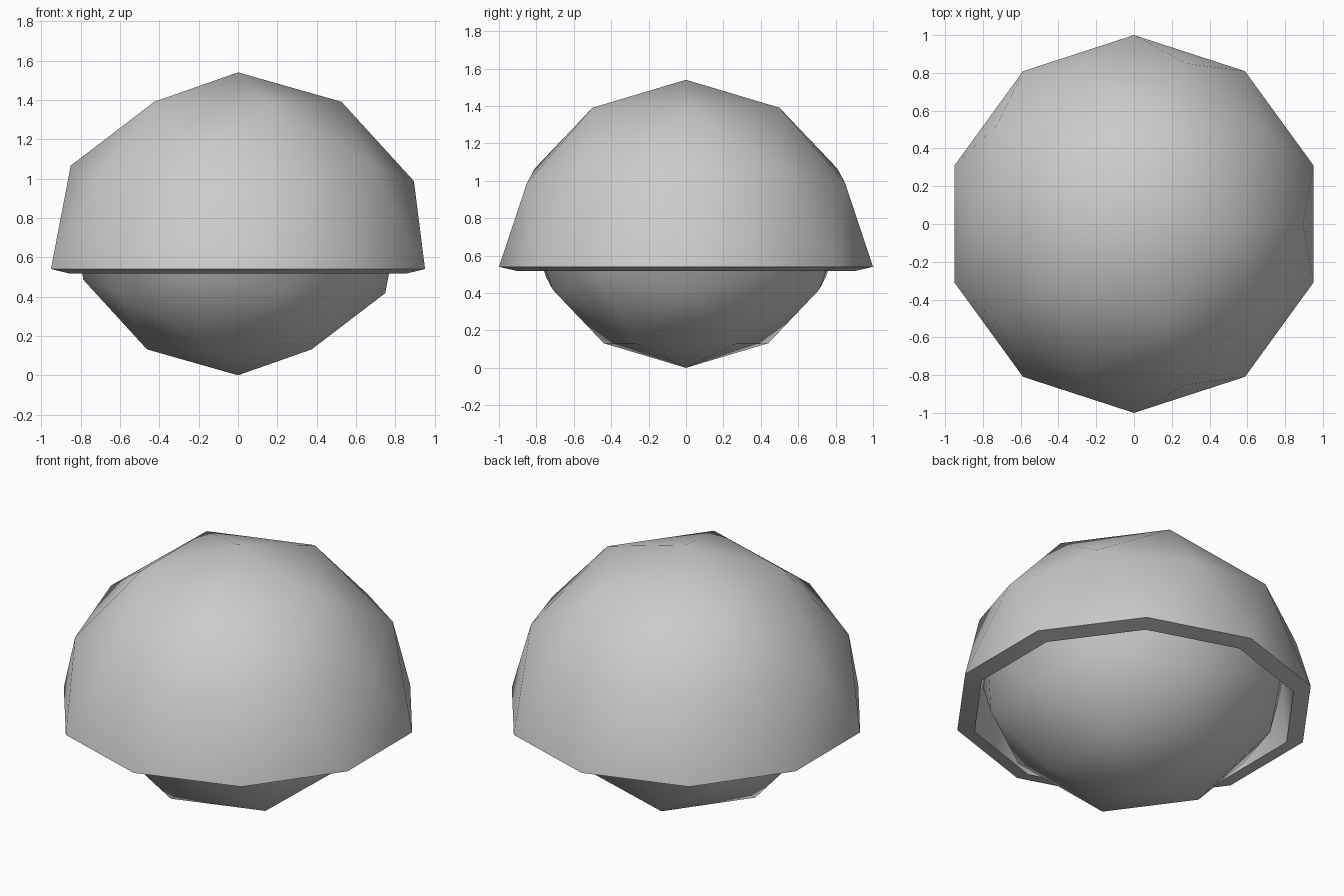
import bpy
import bmesh
import math

if "Cube" in bpy.data.objects:
    bpy.data.objects.remove(bpy.data.objects["Cube"])


def half_shell(name, radius, centre_z, upper, thickness):
    """Half of a low-poly icosphere, thickened inwards into a shell."""
    bpy.ops.mesh.primitive_ico_sphere_add(subdivisions=2, radius=radius,
                                          location=(0, 0, centre_z))
    obj = bpy.context.object
    obj.name = name

    # Keep only the upper or lower half
    sign = 1 if upper else -1
    bm = bmesh.new()
    bm.from_mesh(obj.data)
    away = [v for v in bm.verts if v.co.z * sign < -0.01]
    bmesh.ops.delete(bm, geom=away, context='VERTS')
    bm.normal_update()
    bm.to_mesh(obj.data)
    bm.free()

    # Wall thickness, with the sloping rim it gives
    mod = obj.modifiers.new("wall", 'SOLIDIFY')
    mod.thickness = thickness
    mod.offset = -1
    bpy.ops.object.modifier_apply(modifier=mod.name)
    bpy.ops.object.shade_smooth_by_angle(angle=math.radians(40))
    return obj


# Large dome cap on top
half_shell("dome_cap", 1.0, 0.54, True, 0.1)

# Smaller bowl tucked up inside the cap
half_shell("lower_bowl", 0.88, 0.88, False, 0.088)
